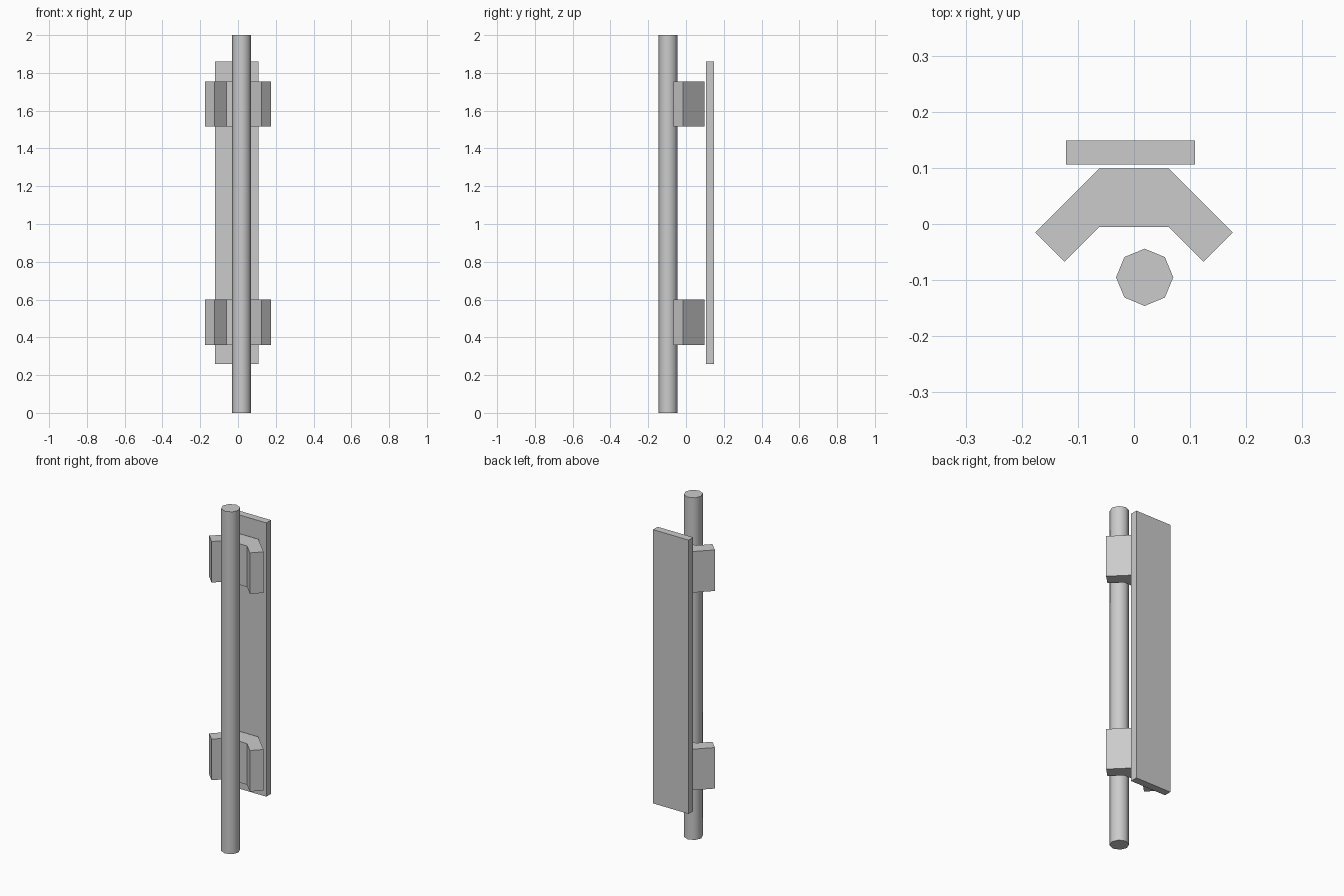
import bpy
import bmesh
import math

cube = bpy.data.objects.get("Cube")
if cube:
    bpy.data.objects.remove(cube, do_unlink=True)

# Single plain grey
grey = bpy.data.materials.new("light_grey")
grey.use_nodes = True
colour = (0.6, 0.6, 0.6, 1.0)
grey.diffuse_color = colour
grey.node_tree.nodes["Principled BSDF"].inputs["Base Color"].default_value = colour


def extrude_outline(name, outline, z0, z1):
    """Make a closed prism from an xy outline."""
    bm = bmesh.new()
    base = bm.faces.new([bm.verts.new((x, y, z0)) for x, y in outline])
    extruded = bmesh.ops.extrude_face_region(bm, geom=[base], use_keep_orig=True)
    top = [g for g in extruded["geom"] if isinstance(g, bmesh.types.BMVert)]
    bmesh.ops.translate(bm, vec=(0, 0, z1 - z0), verts=top)
    bmesh.ops.recalc_face_normals(bm, faces=bm.faces)
    mesh = bpy.data.meshes.new(name)
    bm.to_mesh(mesh)
    bm.free()
    mesh.materials.append(grey)
    obj = bpy.data.objects.new(name, mesh)
    bpy.context.collection.objects.link(obj)
    return obj


# Eight-sided pole, smooth around its side
bpy.ops.mesh.primitive_cylinder_add(vertices=8, radius=0.051, depth=2,
                                    location=(0.019, -0.095, 1))
pole = bpy.context.object
pole.name = "pole"
pole.data.materials.append(grey)
bpy.ops.object.shade_smooth_by_angle(angle=math.radians(60))

# Flat board behind the brackets
extrude_outline("back_board",
                [(-0.121, 0.106), (0.109, 0.106), (0.109, 0.149), (-0.121, 0.149)],
                0.26, 1.86)

# Angled brackets: half outline mirrored across x
half = [(0.062, 0.099), (0.176, -0.015), (0.124, -0.067), (0.062, -0.005)]
bracket = half + [(-x, y) for x, y in reversed(half)]
for name, z in (("lower_bracket", 0.36), ("upper_bracket", 1.515)):
    extrude_outline(name, bracket, z, z + 0.24)
